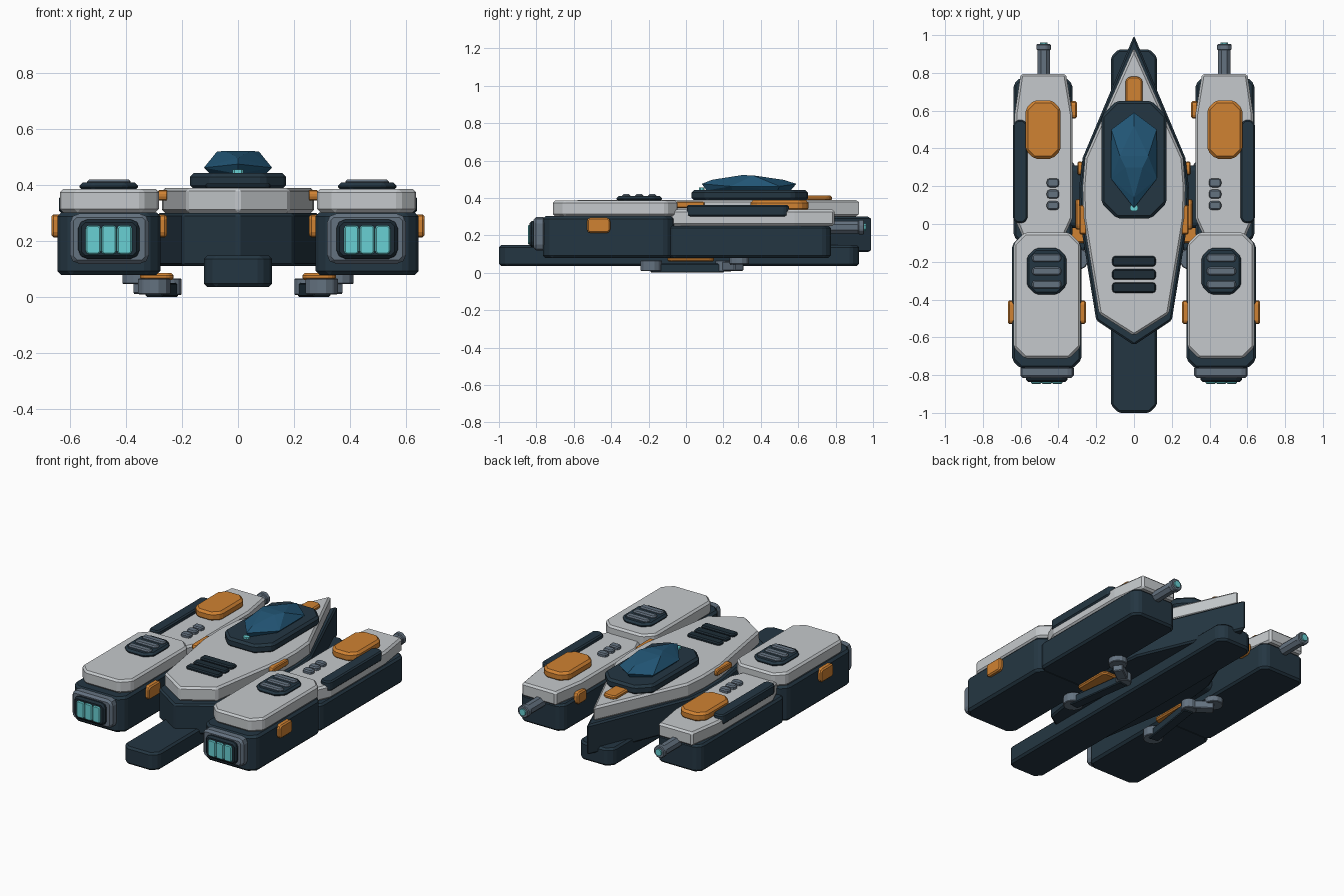
import bpy, bmesh, math

if "Cube" in bpy.data.objects:
    bpy.data.objects.remove(bpy.data.objects["Cube"])


def material(name, r, g, b):
    lin = [((c / 255 + 0.055) / 1.055) ** 2.4 for c in (r, g, b)]
    m = bpy.data.materials.new(name)
    m.diffuse_color = (*lin, 1)
    m.use_nodes = True
    m.node_tree.nodes["Principled BSDF"].inputs["Base Color"].default_value = m.diffuse_color
    return m


WHITE = material("pale_grey_armour", 197, 201, 204)
NAVY = material("dark_navy", 36, 54, 66)
DARK = material("dark_trim", 29, 44, 54)
STEEL = material("steel_grey", 100, 114, 128)
ORANGE = material("orange", 208, 130, 50)
GLASS = material("canopy_blue", 34, 86, 118)
CYAN = material("glow_cyan", 105, 208, 212)


def finish(bm, name, mat, bevel=0.0, mirror=False):
    bmesh.ops.recalc_face_normals(bm, faces=bm.faces)
    me = bpy.data.meshes.new(name)
    bm.to_mesh(me)
    bm.free()
    me.materials.append(mat)
    ob = bpy.data.objects.new(name, me)
    bpy.context.collection.objects.link(ob)
    if bevel:
        b = ob.modifiers.new("edge_bevel", 'BEVEL')
        b.width, b.segments, b.limit_method = bevel, 1, 'ANGLE'
    if mirror:
        ob.modifiers.new("mirror", 'MIRROR').use_mirror_merge = False
    return ob


def prism(name, pts, lo, hi, mat, axis='z', bevel=0.01, mirror=False):
    """Extrude a 2D outline along an axis from lo to hi."""
    place = {'z': lambda u, v, w: (u, v, w),
             'y': lambda u, v, w: (u, w, v),
             'x': lambda u, v, w: (w, u, v)}[axis]
    bm = bmesh.new()
    a = [bm.verts.new(place(u, v, lo)) for u, v in pts]
    b = [bm.verts.new(place(u, v, hi)) for u, v in pts]
    bm.faces.new(a)
    bm.faces.new(b)
    n = len(pts)
    for i in range(n):
        j = (i + 1) % n
        bm.faces.new((a[i], a[j], b[j], b[i]))
    return finish(bm, name, mat, bevel, mirror)


def octagon(u0, u1, v0, v1, c):
    return [(u0 + c, v0), (u1 - c, v0), (u1, v0 + c), (u1, v1 - c),
            (u1 - c, v1), (u0 + c, v1), (u0, v1 - c), (u0, v0 + c)]


def block(name, x, y, z, c, mat, axis='z', bevel=0.008, mirror=False):
    """Box with chamfered corners in the plane across the axis."""
    u, v, w = {'z': (x, y, z), 'y': (x, z, y), 'x': (y, z, x)}[axis]
    return prism(name, octagon(*u, *v, c), *w, mat, axis, bevel, mirror)


def circle(cx, cy, r, n=8):
    return [(cx + r * math.cos((i + .5) * math.tau / n),
             cy + r * math.sin((i + .5) * math.tau / n)) for i in range(n)]


def symmetric(right):
    return right + [(-x, y) for x, y in reversed(right) if x > 0]


# Keel and central hull
block("keel", (-.122, .122), (-1, .925), (.035, .147), .04, NAVY, bevel=.012)
prism("central_hull", symmetric([(0, .998), (.272, .35), (.29, .2), (.288, .03), (.2, -.51), (0, -.642)]),
      .11, .30, NAVY)
prism("central_deck", symmetric([(0, .935), (.26, .35), (.272, .2), (.268, .03), (.185, -.475), (0, -.592)]),
      .30, .39, WHITE, bevel=.012)

# Cockpit
block("canopy_base", (-.172, .172), (.03, .652), (.385, .443), .08, NAVY, bevel=.014)
bm = bmesh.new()
outline = [(0, .59, .475), (.12, .5, .462), (.122, .24, .462), (0, .085, .475)]
ridge = [(0, .52, .497), (.075, .36, .52), (.045, .3, .522), (0, .14, .497)]
base = [(0, .56, .44), (.1, .49, .44), (.1, .25, .44), (0, .11, .44)]
for x, y, z in outline + ridge + base:
    for s in ((1, -1) if x else (1,)):
        bm.verts.new((s * x, y, z))
bmesh.ops.convex_hull(bm, input=bm.verts)
finish(bm, "canopy_glass", GLASS)
block("canopy_lamp", (-.02, .02), (.07, .1), (.44, .455), .008, CYAN, bevel=0)
block("nose_plate", (-.046, .046), (.6, .78), (.385, .412), .02, ORANGE)

# Rear deck vents
for i in range(3):
    y = -.197 - .07 * i
    block(f"deck_vent_{i + 1}", (-.116, .116), (y - .028, y + .028), (.385, .408), .01, DARK)

# Hull side trim and pod connectors
block("hull_side_plate", (.25, .288), (-.055, .1), (.345, .382), .008, ORANGE, 'x', mirror=True)
block("hull_side_clip", (.27, .3), (.26, .33), (.2, .28), .01, ORANGE, 'x', mirror=True)
block("pod_connector", (.2, .36), (-.02, .31), (.13, .25), .02, NAVY, 'x', mirror=True)
block("connector_band", (.25, .31), (-.03, .13), (.2, .28), .015, ORANGE, 'x', mirror=True)

# Side pods: dark bodies under pale armour
block("rear_pod_body", (.278, .646), (-.765, -.065), (.078, .302), .045, NAVY, bevel=.014, mirror=True)
block("rear_pod_armour", (.283, .638), (-.712, -.045), (.302, .386), .06, WHITE, bevel=.012, mirror=True)
block("front_pod_body", (.326, .637), (-.1, .775), (.08, .25), .035, NAVY, bevel=.012, mirror=True)
prism("front_pod_armour", [(.36, .795), (.6, .795), (.632, .58), (.632, .03), (.585, -.08),
                           (.375, -.08), (.325, .03), (.325, .58)],
      .25, .337, WHITE, bevel=.012, mirror=True)
block("pod_front_plate", (.388, .574), (.345, .655), (.33, .388), .045, ORANGE, bevel=.014, mirror=True)
block("pod_outer_strip", (.565, .64), (.005, .55), (.3, .362), .02, NAVY, mirror=True)
block("pod_inner_clip", (.303, .34), (.558, .65), (.215, .29), .012, ORANGE, 'x', mirror=True)
for i in range(3):
    y = .218 - .06 * i
    block(f"pod_stud_{i + 1}", (.396, .462), (y - .024, y + .024), (.33, .358), .01, STEEL, mirror=True)

# Rear pod side blocks (outer and inner)
block("rear_outer_block", (.63, .668), (-.53, -.405), (.212, .295), .012, ORANGE, 'x', mirror=True)
block("rear_inner_block", (.255, .3), (-.53, -.405), (.212, .295), .012, ORANGE, 'x', mirror=True)

# Rear pod vents
block("pod_vent_base", (.358, .567), (-.372, -.128), (.38, .409), .045, NAVY, bevel=.012, mirror=True)
for i in range(3):
    y = -.18 - .07 * i
    block(f"pod_vent_bar_{i + 1}", (.385, .54), (y - .022, y + .022), (.4, .42), .01, STEEL, mirror=True)

# Thrusters
block("thruster_frame", (.318, .602), (-.815, -.75), (.118, .298), .02, STEEL, 'y', bevel=.014, mirror=True)
block("thruster_recess", (.352, .572), (-.837, -.8), (.136, .277), .02, DARK, 'y', bevel=.012, mirror=True)
for i in range(3):
    x = .406 + .056 * i
    block(f"thruster_glow_{i + 1}", (x - .027, x + .027), (-.846, -.82), (.152, .256), .008, CYAN, 'y',
          bevel=.005, mirror=True)

# Guns
prism("gun_barrel", circle(.478, .243, .036), .75, .94, STEEL, 'y', bevel=0, mirror=True)
prism("gun_muzzle", circle(.478, .243, .041), .92, .953, STEEL, 'y', bevel=.005, mirror=True)
prism("gun_tip", circle(.478, .243, .022), .94, .962, CYAN, 'y', bevel=0, mirror=True)


# Folded landing legs under the pods
def link(name, a, b, w, lo, hi, mat):
    dx, dy = b[0] - a[0], b[1] - a[1]
    d = math.hypot(dx, dy)
    nx, ny = -dy / d * w, dx / d * w
    prism(name, [(a[0] + nx, a[1] + ny), (a[0] - nx, a[1] - ny),
                 (b[0] - nx, b[1] - ny), (b[0] + nx, b[1] + ny)], lo, hi, mat, bevel=.005, mirror=True)


foot, elbow, hip = (.3, -.185), (.245, .2), (.36, .285)
prism("leg_foot_disc", circle(*foot, .06, 12), .008, .066, STEEL, bevel=.004, mirror=True)
prism("leg_elbow_disc", circle(*elbow, .045, 12), .006, .066, STEEL, bevel=.004, mirror=True)
prism("leg_hip_disc", circle(*hip, .055, 12), .045, .085, STEEL, bevel=.004, mirror=True)
link("leg_lower_link", foot, elbow, .032, 0, .05, NAVY)
link("leg_upper_link", elbow, hip, .03, .01, .06, STEEL)
block("leg_mount_plate", (.23, .35), (-.1, .15), (.06, .085), .02, ORANGE, mirror=True)
